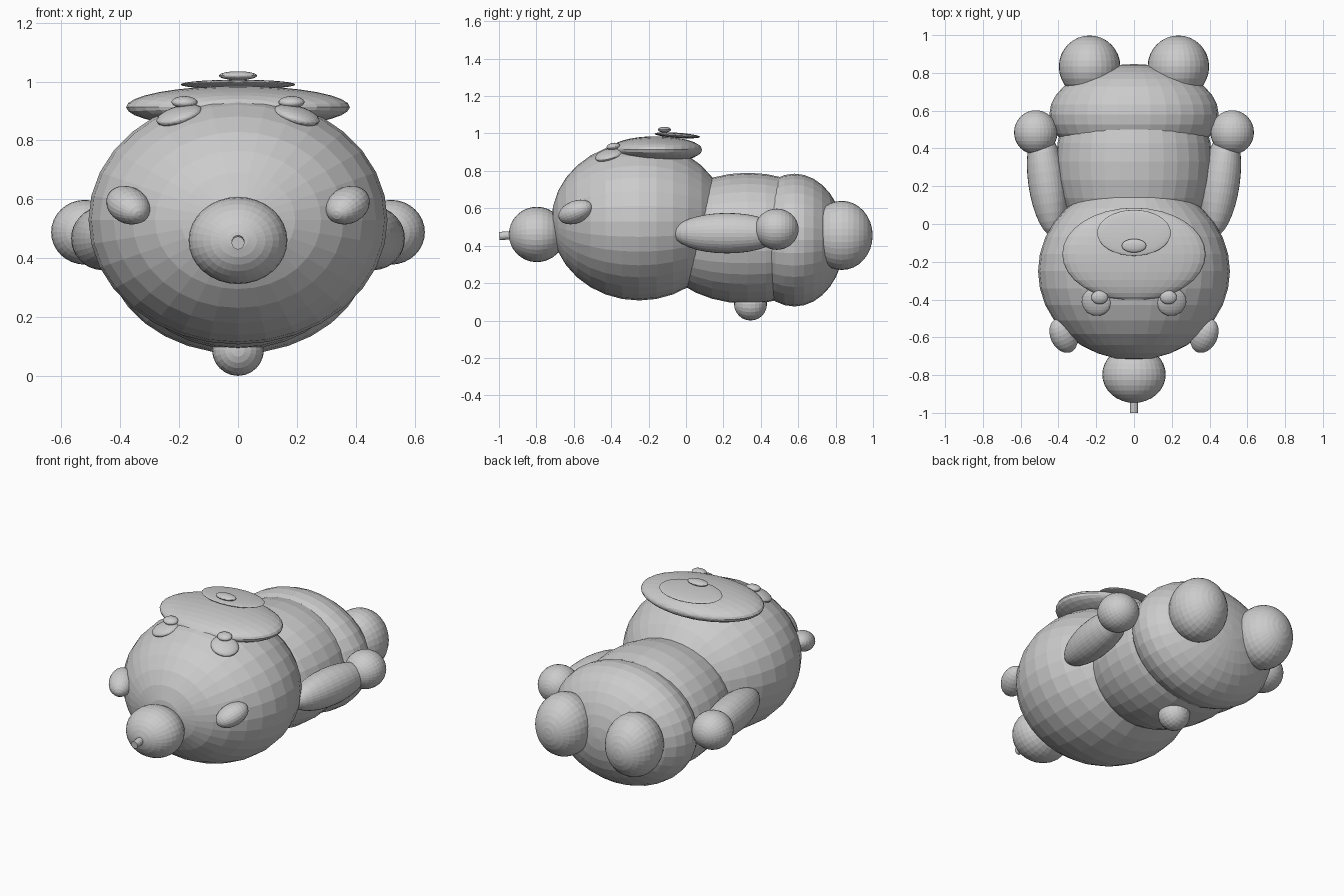
import bpy, bmesh, math
from mathutils import Matrix, Vector, Euler

if "Cube" in bpy.data.objects:
    bpy.data.objects.remove(bpy.data.objects["Cube"])

grey = bpy.data.materials.new("light grey")
grey.diffuse_color = (0.6, 0.6, 0.6, 1)
grey.use_nodes = True
grey.node_tree.nodes["Principled BSDF"].inputs["Base Color"].default_value = grey.diffuse_color


def finish(name, bm):
    me = bpy.data.meshes.new(name)
    bm.to_mesh(me)
    bm.free()
    me.materials.append(grey)
    ob = bpy.data.objects.new(name, me)
    bpy.context.collection.objects.link(ob)


def ellipsoid(name, centre, radii, rot=(0, 0, 0), seg=32, rings=16):
    """Flat-shaded ellipsoid with its poles along y; rot in degrees."""
    bm = bmesh.new()
    bmesh.ops.create_uvsphere(bm, u_segments=seg, v_segments=rings, radius=1,
                              matrix=Matrix.Rotation(math.pi / 2, 4, 'X'))
    turn = Euler([math.radians(a) for a in rot]).to_matrix().to_4x4()
    bm.transform(Matrix.Translation(centre) @ turn @ Matrix.Diagonal((*radii, 1)))
    finish(name, bm)


def pair(name, centre, radii, rot=(0, 0, 0), **kw):
    """Left and right copies mirrored across x = 0."""
    for s, side in ((1, "right"), (-1, "left")):
        ellipsoid(f"{side}_{name}", (s * centre[0], *centre[1:]), radii,
                  (rot[0], s * rot[1], s * rot[2]), **kw)


# Head, torso and hips
ellipsoid("head", (0, -0.25, 0.53), (0.508, 0.47, 0.423))
ellipsoid("torso", (0, 0.33, 0.44), (0.413, 0.50, 0.35))
ellipsoid("hips", (0, 0.58, 0.43), (0.448, 0.267, 0.355))

# Limbs
pair("arm", (0.46, 0.22, 0.467), (0.10, 0.29, 0.108), (0, 0, -8))
pair("hand", (0.52, 0.485, 0.488), (0.115, 0.117, 0.11))
pair("foot", (0.235, 0.833, 0.455), (0.163, 0.165, 0.185))

# Ears on the front of the head
pair("ear", (0.373, -0.59, 0.58), (0.07, 0.10, 0.06), (20, 0, -25), seg=24, rings=12)

# Round cap with a short stem
ellipsoid("cap", (0, -0.797, 0.46), (0.168, 0.15, 0.148))
bm = bmesh.new()
bmesh.ops.create_cone(bm, cap_ends=True, segments=16, radius1=0.022, radius2=0.022,
                      depth=0.10)
bm.transform(Matrix.Translation((0, -0.949, 0.455)) @ Matrix.Rotation(math.radians(94), 4, 'X'))
finish("cap_stem", bm)

# Face on the top: muzzle, mouth plate, nose, eyes
ellipsoid("muzzle", (0, -0.16, 0.913), (0.38, 0.246, 0.072))
ellipsoid("mouth_plate", (0, -0.047, 0.99), (0.195, 0.122, 0.014), (-4, 0, 0))
ellipsoid("nose", (0, -0.115, 1.02), (0.065, 0.036, 0.015), seg=24, rings=12)
pair("eye", (0.20, -0.413, 0.885), (0.08, 0.075, 0.027), (14, 16, 0), seg=24, rings=12)
pair("pupil", (0.182, -0.388, 0.93), (0.044, 0.037, 0.02), (8, 0, 0), seg=24, rings=12)

# Tail under the torso
ellipsoid("tail", (0, 0.345, 0.088), (0.088, 0.088, 0.088), seg=24, rings=12)
